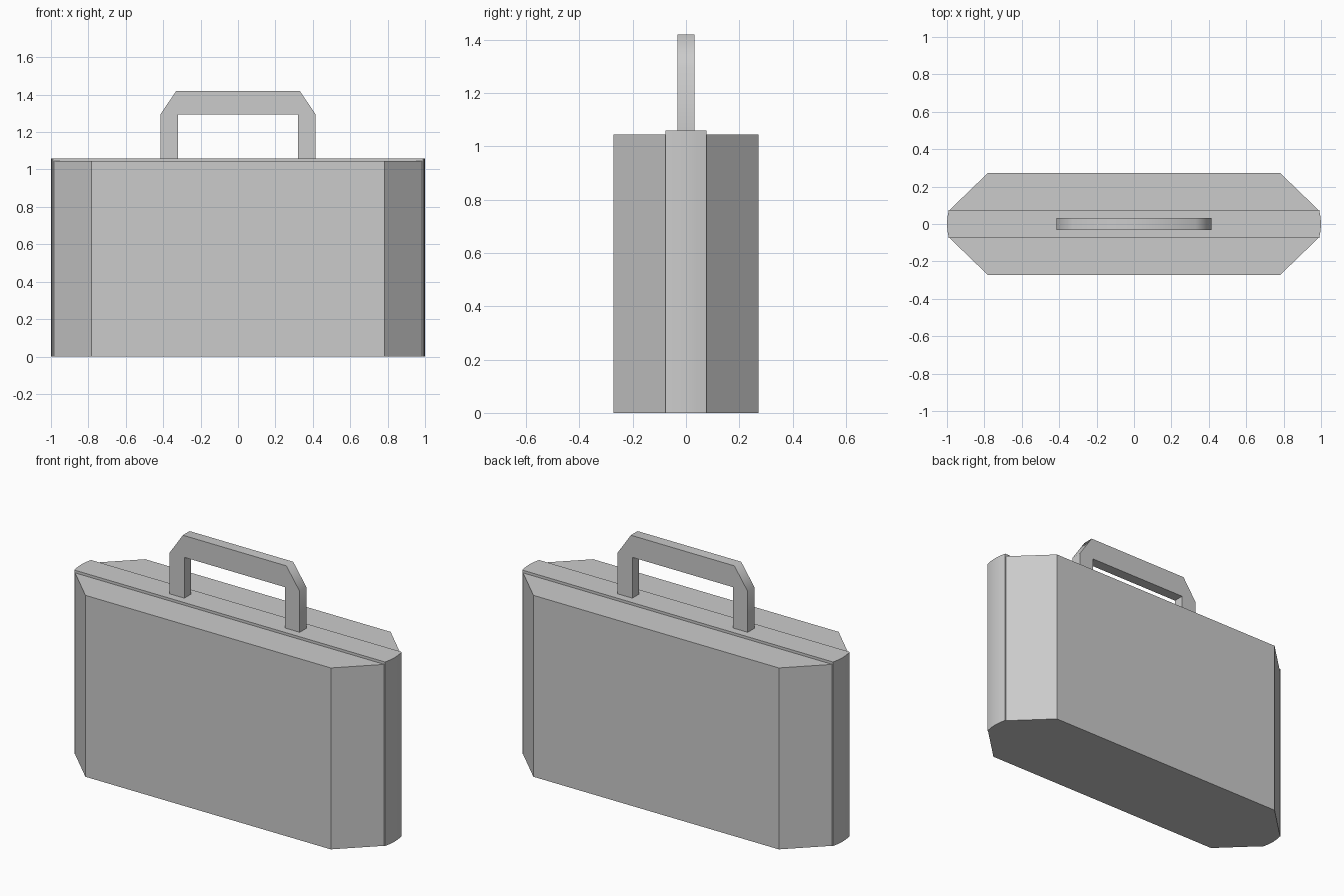
import bpy, bmesh, math

if "Cube" in bpy.data.objects:
    bpy.data.objects.remove(bpy.data.objects["Cube"])


def extrude_profile(name, pts, vec):
    """Extrude a closed planar profile along vec into a solid object."""
    bm = bmesh.new()
    face = bm.faces.new([bm.verts.new(p) for p in pts])
    out = bmesh.ops.extrude_face_region(bm, geom=[face])
    verts = [g for g in out["geom"] if isinstance(g, bmesh.types.BMVert)]
    bmesh.ops.translate(bm, verts=verts, vec=vec)
    bmesh.ops.recalc_face_normals(bm, faces=bm.faces)
    mesh = bpy.data.meshes.new(name)
    bm.to_mesh(mesh)
    bm.free()
    obj = bpy.data.objects.new(name, mesh)
    bpy.context.collection.objects.link(obj)
    return obj


def smooth(obj, degrees):
    bpy.ops.object.select_all(action='DESELECT')
    obj.select_set(True)
    bpy.context.view_layer.objects.active = obj
    bpy.ops.object.shade_smooth_by_angle(angle=math.radians(degrees))


W = 0.076       # half width of the centre frame
SHELL_H = 1.045
FRAME_H = 1.06

# Centre frame: slightly taller and longer than the shells, gently bowed ends
end = [(0.99, -W), (0.997, -0.04), (1.0, 0), (0.997, 0.04), (0.99, W)]
outline = end + [(-x, -y) for x, y in end]
frame = extrude_profile("center_frame", [(x, y, 0) for x, y in outline],
                        (0, 0, FRAME_H))
smooth(frame, 30)

# Front and back shells with chamfered vertical corners
for name, s in (("front_shell", -1), ("back_shell", 1)):
    half = [(-0.985, W), (-0.782, 0.272), (0.782, 0.272), (0.985, W)]
    extrude_profile(name, [(x, s * y, 0) for x, y in half], (0, 0, SHELL_H))

# Carry handle: chamfered arch standing on the frame
side = [(0.32, 1.295), (0.32, FRAME_H), (0.415, FRAME_H),
        (0.415, 1.295), (0.33, 1.42)]
arch = side + [(-x, z) for x, z in reversed(side)]
handle = extrude_profile("carry_handle", [(x, -0.031, z) for x, z in arch],
                         (0, 0.062, 0))
smooth(handle, 60)
